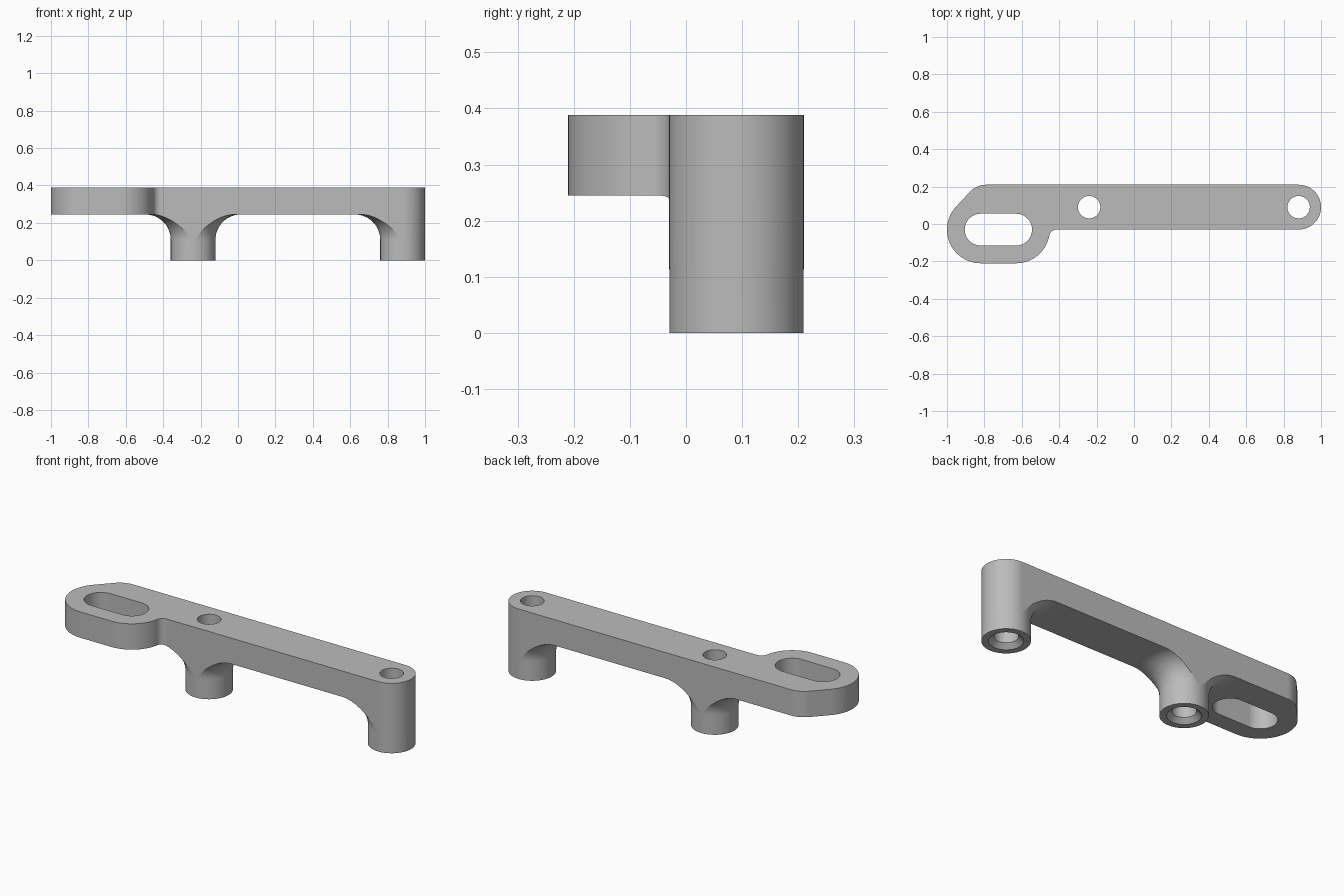
import bpy
import bmesh
from math import radians, sin, cos, pi

if "Cube" in bpy.data.objects:
    bpy.data.objects.remove(bpy.data.objects["Cube"], do_unlink=True)

TOP, UNDER = 0.388, 0.245        # plate faces
POST_R, FILLET = 0.1197, 0.135   # post radius and flare radius
POSTS = [(-0.24, 0.09), (0.88, 0.09)]

metal = bpy.data.materials.new("plain grey")
metal.use_nodes = True
grey = (0.5, 0.5, 0.5, 1)
metal.diffuse_color = grey
metal.node_tree.nodes["Principled BSDF"].inputs["Base Color"].default_value = grey


def arc(cx, cy, r, start, end, steps=24):
    angles = [radians(start + (end - start) * i / steps) for i in range(steps + 1)]
    return [(cx + r * cos(a), cy + r * sin(a)) for a in angles]


def make(name, bm):
    bmesh.ops.recalc_face_normals(bm, faces=bm.faces)
    mesh = bpy.data.meshes.new(name)
    bm.to_mesh(mesh)
    bm.free()
    mesh.materials.append(metal)
    obj = bpy.data.objects.new(name, mesh)
    bpy.context.collection.objects.link(obj)
    return obj


def prism(name, outline, z0, z1):
    bm = bmesh.new()
    face = bm.faces.new([bm.verts.new((x, y, z0)) for x, y in outline])
    up = bmesh.ops.extrude_face_region(bm, geom=[face])["geom"]
    bmesh.ops.translate(bm, vec=(0, 0, z1 - z0),
                        verts=[v for v in up if isinstance(v, bmesh.types.BMVert)])
    return make(name, bm)


def lathe(name, profile, centre, sides=72):
    """Closed solid of revolution from (radius, height) points."""
    bm = bmesh.new()
    rings = [[bm.verts.new((centre[0] + r * cos(2 * pi * i / sides),
                            centre[1] + r * sin(2 * pi * i / sides), z))
              for i in range(sides)] for r, z in profile]
    for low, high in zip(rings, rings[1:]):
        for i in range(sides):
            j = (i + 1) % sides
            bm.faces.new((low[i], low[j], high[j], high[i]))
    bm.faces.new(rings[0])
    bm.faces.new(rings[-1])
    return make(name, bm)


def combine(target, tool, operation):
    mod = target.modifiers.new(operation.lower(), 'BOOLEAN')
    mod.operation, mod.object, mod.solver = operation, tool, 'EXACT'
    bpy.context.view_layer.objects.active = target
    bpy.ops.object.modifier_apply(modifier=mod.name)
    bpy.data.objects.remove(tool, do_unlink=True)


# Thick slab with two flared posts below it
bracket = prism("bracket", [(-1.2, -0.5), (1.3, -0.5), (1.3, 0.5), (-1.2, 0.5)],
                UNDER - 0.0003, 0.6)
for centre in POSTS:
    flare = arc(POST_R + FILLET, UNDER - FILLET, FILLET, 180, 90, 16)
    profile = [(POST_R, 0)] + flare + [(POST_R + FILLET, 0.32)]
    combine(bracket, lathe("post", profile, centre), 'UNION')

# Trim everything to the plan outline: bar, sloped corner, slotted pad, inner fillet
outline = (arc(0.88, 0.09, 0.12, -90, 90, 36)
           + arc(-0.79, 0.09, 0.12, 90, 135, 10)
           + arc(-0.82, -0.03, 0.18, 135, 270, 28)
           + arc(-0.63, -0.03, 0.18, 270, 349.5, 18)
           + arc(-0.414, -0.07, 0.04, 169.5, 90, 12)[1:])
combine(bracket, prism("trim", outline, -0.1, TOP), 'INTERSECT')

# Adjustment slot
slot = arc(-0.63, -0.03, 0.085, -90, 90) + arc(-0.82, -0.03, 0.085, 90, 270)
combine(bracket, prism("slot", slot, -0.2, 0.6), 'DIFFERENCE')

# Bolt holes, countersunk from below
for centre in POSTS:
    bore = [(0.095, -0.01), (0.06, 0.025), (0.06, 0.6)]
    combine(bracket, lathe("bore", bore, centre, 48), 'DIFFERENCE')

bpy.ops.object.select_all(action='DESELECT')
bracket.select_set(True)
bpy.context.view_layer.objects.active = bracket
bpy.ops.object.shade_smooth_by_angle(angle=radians(20))
weighted = bracket.modifiers.new("weighted_normals", 'WEIGHTED_NORMAL')
weighted.keep_sharp = True
